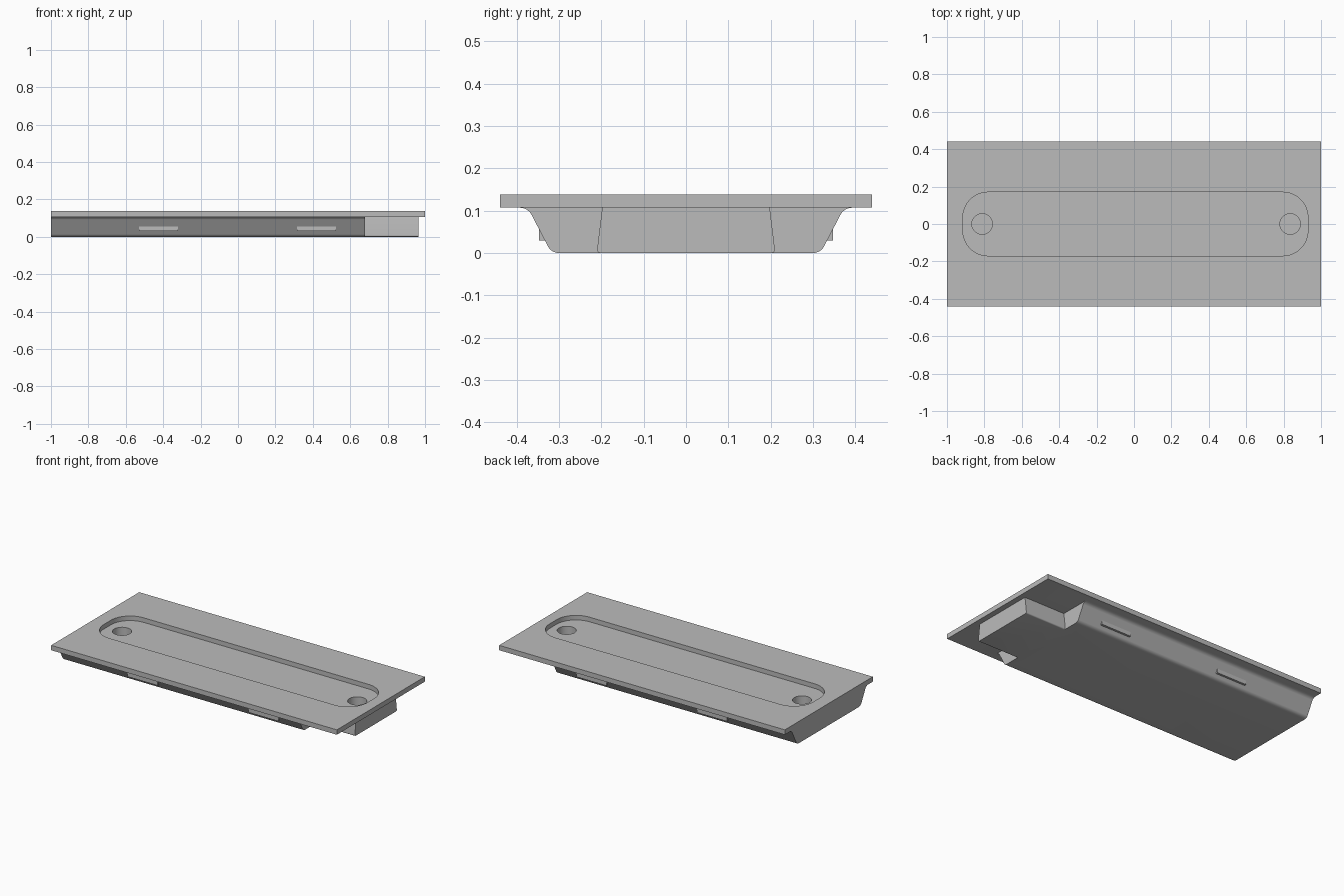
import bpy, bmesh, math

cube = bpy.data.objects.get("Cube")
if cube:
    bpy.data.objects.remove(cube, do_unlink=True)

grey = bpy.data.materials.new("plain grey")
grey.use_nodes = True
grey.diffuse_color = (0.5, 0.5, 0.5, 1)
grey.node_tree.nodes["Principled BSDF"].inputs["Base Color"].default_value = (0.5, 0.5, 0.5, 1)

TOP, PLATE_BOTTOM, FLOOR = 0.138, 0.107, 0.109


def prism(name, outline, direction, start):
    """Extrude a closed outline along x or z."""
    bm = bmesh.new()
    if direction[0]:
        verts = [bm.verts.new((start, a, b)) for a, b in outline]
    else:
        verts = [bm.verts.new((a, b, start)) for a, b in outline]
    face = bm.faces.new(verts)
    ext = bmesh.ops.extrude_face_region(bm, geom=[face])
    moved = [g for g in ext["geom"] if isinstance(g, bmesh.types.BMVert)]
    bmesh.ops.translate(bm, verts=moved, vec=direction)
    bmesh.ops.recalc_face_normals(bm, faces=bm.faces)
    mesh = bpy.data.meshes.new(name)
    bm.to_mesh(mesh)
    bm.free()
    mesh.materials.append(grey)
    obj = bpy.data.objects.new(name, mesh)
    bpy.context.collection.objects.link(obj)
    return obj


def box(name, x0, x1, y0, y1, z0, z1):
    return prism(name, [(x0, y0), (x1, y0), (x1, y1), (x0, y1)], (0, 0, z1 - z0), z0)


def arc(cx, cy, r, a0, a1, n):
    angles = [math.radians(a0 + (a1 - a0) * i / n) for i in range(n + 1)]
    return [(cx + r * math.cos(a), cy + r * math.sin(a)) for a in angles]


def combine(target, tool, operation):
    """Apply a boolean and discard the tool."""
    mod = target.modifiers.new(operation, "BOOLEAN")
    mod.operation, mod.solver, mod.object = operation, "EXACT", tool
    bpy.context.view_layer.objects.active = target
    bpy.ops.object.modifier_apply(modifier=mod.name)
    bpy.data.objects.remove(tool, do_unlink=True)


def mirrored(half):
    return half + [(-y, z) for y, z in reversed(half)]


# Cover plate
panel = box("recessed_panel", -1, 1, -0.44, 0.44, PLATE_BOTTOM, TOP)

# Flared housing under the plate, swept along x
slope = math.degrees(math.atan2(0.043, 0.065))
side = arc(0.30, 0.03, 0.03, -90, -slope, 8)
side += arc(0.393, 0.075, 0.032, 180 - slope, 90, 8) + [(0.393, 0.115)]
combine(panel, prism("housing", mirrored(side), (1.68, 0, 0), -1), "UNION")

# Narrow end block with softened lower edges
block = arc(0.202, 0.008, 0.008, -90, 8, 5) + [(0.197, 0.115)]
combine(panel, prism("end_block", mirrored(block), (0.365, 0, 0), 0.6), "UNION")

# Long rounded recess in the top
r, left, right, half_width = 0.135, -0.915, 0.93, 0.17
track = []
for cx, cy, a in ((right - r, half_width - r, 0), (left + r, half_width - r, 90),
                  (left + r, r - half_width, 180), (right - r, r - half_width, 270)):
    track += arc(cx, cy, r, a, a + 90, 16)
combine(panel, prism("recess_cutter", track, (0, 0, 0.1), FLOOR), "DIFFERENCE")

# Round holes at both ends of the recess
for x in (-0.812, 0.835):
    circle = arc(x, 0, 0.055, 0, 360, 40)[:-1]
    combine(panel, prism("hole_cutter", circle, (0, 0, 0.1), 0.05), "DIFFERENCE")

# Clip tabs on the sloping sides
for x, end in ((-0.425, "right"), (0.42, "left")):
    for s, face in ((-1, "front"), (1, "back")):
        y0, y1 = sorted((s * 0.3, s * 0.347))
        box(f"clip_tab_{face}_{end}", x - 0.105, x + 0.105, y0, y1, 0.03, 0.056)

# Smooth curved walls, keep corners crisp
bpy.ops.object.select_all(action="DESELECT")
panel.select_set(True)
bpy.context.view_layer.objects.active = panel
bpy.ops.object.shade_smooth_by_angle(angle=math.radians(30))
